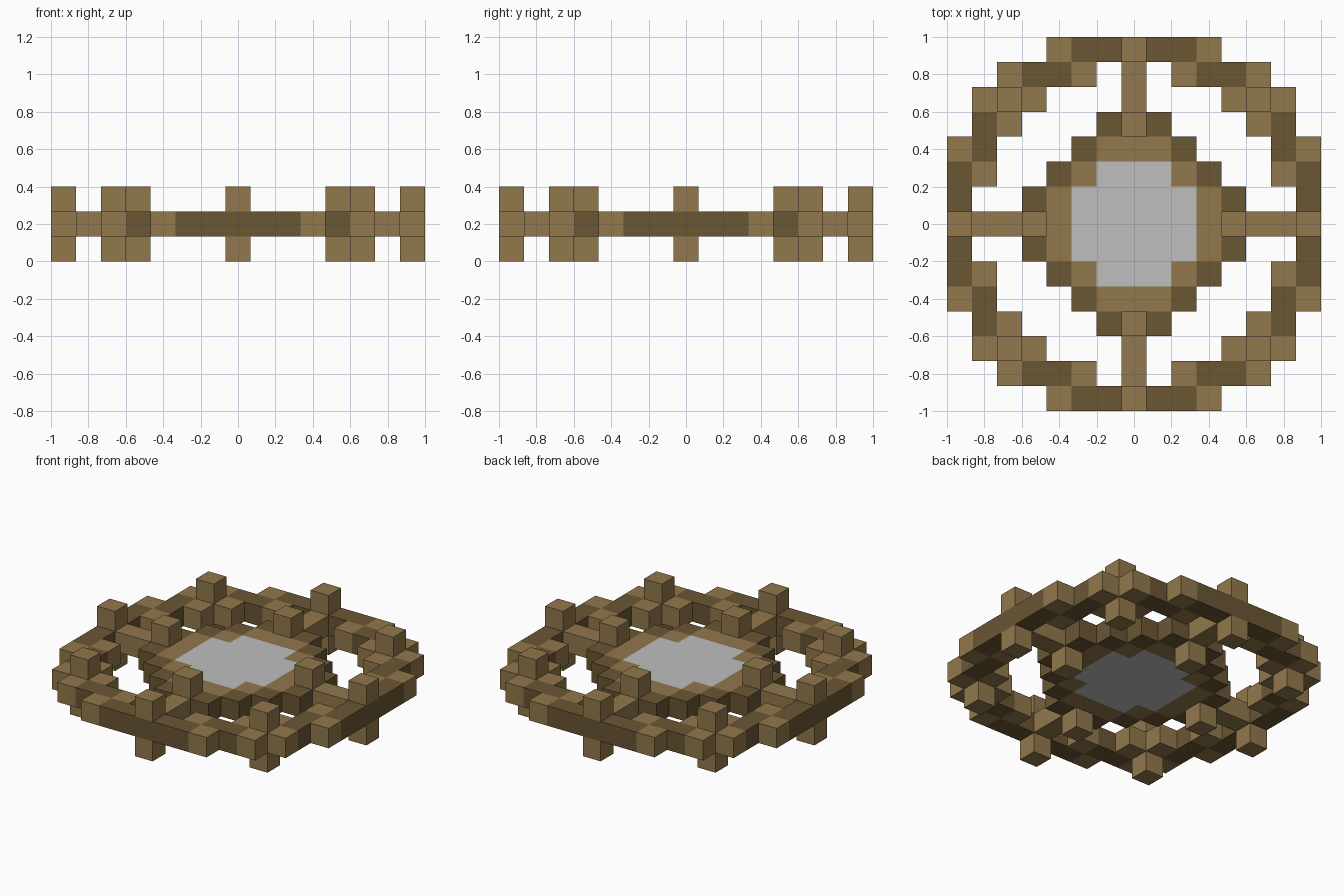
import bpy
import bmesh
from mathutils import Vector

cube = bpy.data.objects.get("Cube")
if cube:
    bpy.data.objects.remove(cube, do_unlink=True)

CELL = 2 / 15  # fifteen blocks span the model


def material(name, rgb):
    mat = bpy.data.materials.new(name)
    mat.use_nodes = True
    color = (*rgb, 1)
    mat.diffuse_color = color
    bsdf = next(n for n in mat.node_tree.nodes if n.type == "BSDF_PRINCIPLED")
    bsdf.inputs["Base Color"].default_value = color
    bsdf.inputs["Roughness"].default_value = 0.9
    return mat


light = material("light brown", (0.285, 0.188, 0.072))
dark = material("dark brown", (0.143, 0.092, 0.034))
grey = material("pale grey", (0.51, 0.52, 0.51))


def mirrored(octant, levels=(0,)):
    """Repeat blocks of one octant eight times around the centre."""
    return {(sx * p, sy * q, k)
            for a, b in octant for p, q in ((a, b), (b, a))
            for sx in (-1, 1) for sy in (-1, 1) for k in levels}


# Each part: colour and its blocks
parts = {
    "outer_ring_corners": (light, mirrored([(3, 7), (2, 6), (5, 6), (4, 5), (5, 5)])),
    "outer_ring_rails": (dark, mirrored([(0, 7), (1, 7), (2, 7), (3, 6), (4, 6)])),
    "spokes": (light, mirrored([(0, 5), (0, 6)])),
    "hub_outer_edge": (dark, mirrored([(0, 4), (1, 4), (2, 3)])),
    "hub_frame": (light, mirrored([(0, 3), (1, 3), (2, 2)])),
    "centre_panel": (grey, mirrored([(0, 0), (0, 1), (0, 2), (1, 1), (1, 2)])),
    "outer_ring_studs": (light, mirrored([(0, 7), (5, 5)], (-1, 1))),
    "hub_studs": (light, mirrored([(0, 4)], (-1, 1))),
}
occupied = set().union(*(cells for _, cells in parts.values()))


def build(name, mat, cells):
    """Join blocks into one mesh, leaving out the faces buried between blocks."""
    bm = bmesh.new()
    for cell in sorted(cells):
        centre = Vector((cell[0], cell[1], cell[2] + 1.5)) * CELL
        for axis in range(3):
            for sign in (-1, 1):
                n = Vector((0, 0, 0))
                n[axis] = sign
                if tuple(int(c + d) for c, d in zip(cell, n)) in occupied:
                    continue
                u = Vector((0, 0, 0))
                u[(axis + 1) % 3] = 1
                v = n.cross(u)
                corners = (n - u - v, n + u - v, n + u + v, n - u + v)
                bm.faces.new([bm.verts.new(centre + c * CELL / 2) for c in corners])
    bmesh.ops.remove_doubles(bm, verts=bm.verts, dist=CELL / 100)
    mesh = bpy.data.meshes.new(name)
    bm.to_mesh(mesh)
    bm.free()
    mesh.materials.append(mat)
    bpy.context.collection.objects.link(bpy.data.objects.new(name, mesh))


for part, (mat, cells) in parts.items():
    build(part, mat, cells)
